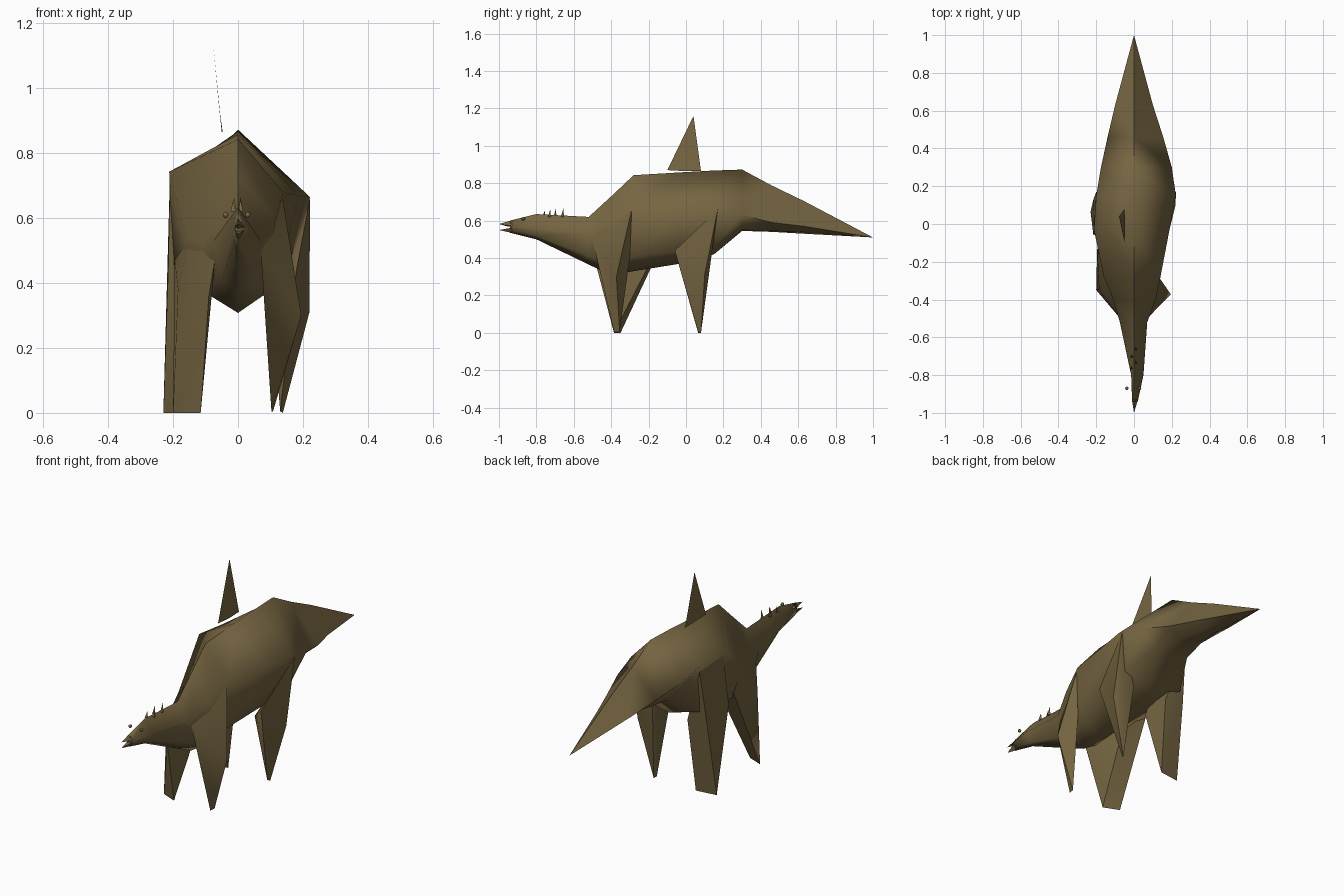
import bpy, bmesh, math

hide = bpy.data.materials.new("brown_hide")
hide.diffuse_color = (0.18, 0.13, 0.053, 1)


def finish(name, bm, angle=50):
    bmesh.ops.recalc_face_normals(bm, faces=bm.faces)
    me = bpy.data.meshes.new(name)
    bm.to_mesh(me)
    bm.free()
    ob = bpy.data.objects.new(name, me)
    bpy.context.collection.objects.link(ob)
    me.materials.append(hide)
    bpy.ops.object.select_all(action='DESELECT')
    ob.select_set(True)
    bpy.context.view_layer.objects.active = ob
    bpy.ops.object.shade_smooth_by_angle(angle=math.radians(angle))
    return ob


def hull(name, pts, angle=40):
    bm = bmesh.new()
    vs = [bm.verts.new(p) for p in pts]
    res = bmesh.ops.convex_hull(bm, input=vs)
    loose = {v for v in res["geom_interior"] + res["geom_unused"]
             if isinstance(v, bmesh.types.BMVert) and not v.link_faces}
    bmesh.ops.delete(bm, geom=list(loose), context='VERTS')
    return finish(name, bm, angle)


# Body, neck, head and tail: one loft of six-sided rings
# (y, ridge z, right x z, left x z, lower right x z, lower left x z, belly z)
rings = [
    (0.63, 0.705, 0.10, 0.57, -0.10, 0.60, 0.05, 0.54, -0.04, 0.56, 0.53),
    (0.46, 0.787, 0.155, 0.59, -0.14, 0.64, 0.07, 0.545, -0.06, 0.57, 0.54),
    (0.30, 0.873, 0.20, 0.63, -0.175, 0.68, 0.11, 0.55, -0.10, 0.57, 0.545),
    (0.15, 0.868, 0.222, 0.665, -0.20, 0.73, 0.18, 0.46, -0.18, 0.47, 0.42),
    (-0.03, 0.858, 0.188, 0.67, -0.212, 0.743, 0.15, 0.44, -0.20, 0.46, 0.37),
    (-0.28, 0.843, 0.14, 0.68, -0.16, 0.54, 0.12, 0.41, -0.16, 0.41, 0.33),
    (-0.40, 0.73, 0.115, 0.60, -0.11, 0.53, 0.09, 0.37, -0.10, 0.37, 0.308),
    (-0.52, 0.62, 0.07, 0.53, -0.075, 0.53, 0.05, 0.41, -0.05, 0.41, 0.365),
    (-0.80, 0.635, 0.05, 0.56, -0.015, 0.57, 0.012, 0.52, -0.012, 0.52, 0.50),
    (-0.94, 0.60, 0.02, 0.57, -0.01, 0.575, 0.008, 0.55, -0.008, 0.55, 0.535),
]
bm = bmesh.new()
loops = []
for y, top, rx, rz, lx, lz, rw, rwz, lw, lwz, bot in rings:
    pts = [(0, top), (rx, rz), (rw, rwz), (0, bot), (lw, lwz), (lx, lz)]
    loops.append([bm.verts.new((x, y, z)) for x, z in pts])
for a, b in zip(loops, loops[1:]):
    for i in range(6):
        j = (i + 1) % 6
        bm.faces.new((a[i], a[j], b[j], b[i]))
tail_tip = bm.verts.new((0, 1.0, 0.51))
for i in range(6):
    bm.faces.new((tail_tip, loops[0][i], loops[0][(i + 1) % 6]))
bm.faces.new(loops[-1])
finish("body", bm, 88)

# Jaws with an open mouth between them
hull("upper_jaw", [(0, -0.93, 0.602), (0.021, -0.93, 0.572), (-0.011, -0.93, 0.575),
                   (0, -0.95, 0.568), (0, -1.0, 0.582)])
hull("lower_jaw", [(0, -0.93, 0.534), (0.019, -0.93, 0.562), (-0.01, -0.93, 0.562),
                   (0, -1.0, 0.55)])

# Legs: right pair taper to points, left pair end in wide thin feet
hull("front_leg_right", [
    (0.07, -0.50, 0.50), (0.138, -0.29, 0.66), (0.195, -0.372, 0.30), (0.088, -0.37, 0.36),
    (0.12, -0.30, 0.41), (0.103, -0.385, 0.005), (0.108, -0.355, 0.005)], 60)
hull("front_leg_left", [
    (-0.07, -0.50, 0.48), (-0.15, -0.27, 0.54), (-0.09, -0.48, 0.36), (-0.09, -0.20, 0.36),
    (-0.195, -0.13, 0.47), (-0.185, -0.35, 0.38), (-0.20, -0.35, 0), (-0.115, -0.385, 0)], 60)
hull("hind_leg_right", [
    (0.222, 0.17, 0.66), (0.18, -0.06, 0.44), (0.22, 0.10, 0.31), (0.10, 0.0, 0.37),
    (0.11, 0.13, 0.40), (0.20, 0.13, 0.41), (0.13, 0.065, 0.005), (0.138, 0.08, 0)], 60)
hull("hind_leg_left", [
    (-0.21, -0.02, 0.72), (-0.20, 0.17, 0.70), (-0.215, -0.06, 0.44), (-0.10, -0.03, 0.38),
    (-0.10, 0.13, 0.40), (-0.215, 0.13, 0.42), (-0.23, 0.065, 0), (-0.115, 0.08, 0)], 60)

# Thin folded fin leaning left above the back
fin = [(-0.05, -0.10, 0.87), (-0.079, 0.04, 1.16), (-0.05, 0.08, 0.865),
       (-0.058, 0.0, 0.94), (-0.047, -0.01, 0.865)]
bm = bmesh.new()
v = [bm.verts.new(p) for p in fin]
for f in ((0, 1, 3), (3, 1, 2), (0, 3, 4), (4, 3, 2)):
    bm.faces.new([v[i] for i in f])
finish("back_fin", bm, 20)

# Small spines along the neck
for n, (x, y) in enumerate([(-0.015, -0.76), (0.008, -0.73), (-0.012, -0.70), (0.008, -0.66)]):
    r = 0.008
    hull(f"neck_spine_{n + 1}", [(x - r, y - r, 0.62), (x + r, y - r, 0.62),
                                 (x, y + r, 0.62), (x, y + 0.004, 0.655 + 0.004 * n)])

# Bead eyes on both sides of the snout
for side, x in (("right", 0.03), ("left", -0.038)):
    bm = bmesh.new()
    bmesh.ops.create_icosphere(bm, subdivisions=1, radius=0.01)
    bmesh.ops.translate(bm, verts=bm.verts, vec=(x, -0.87, 0.61))
    finish(f"eye_{side}", bm)
